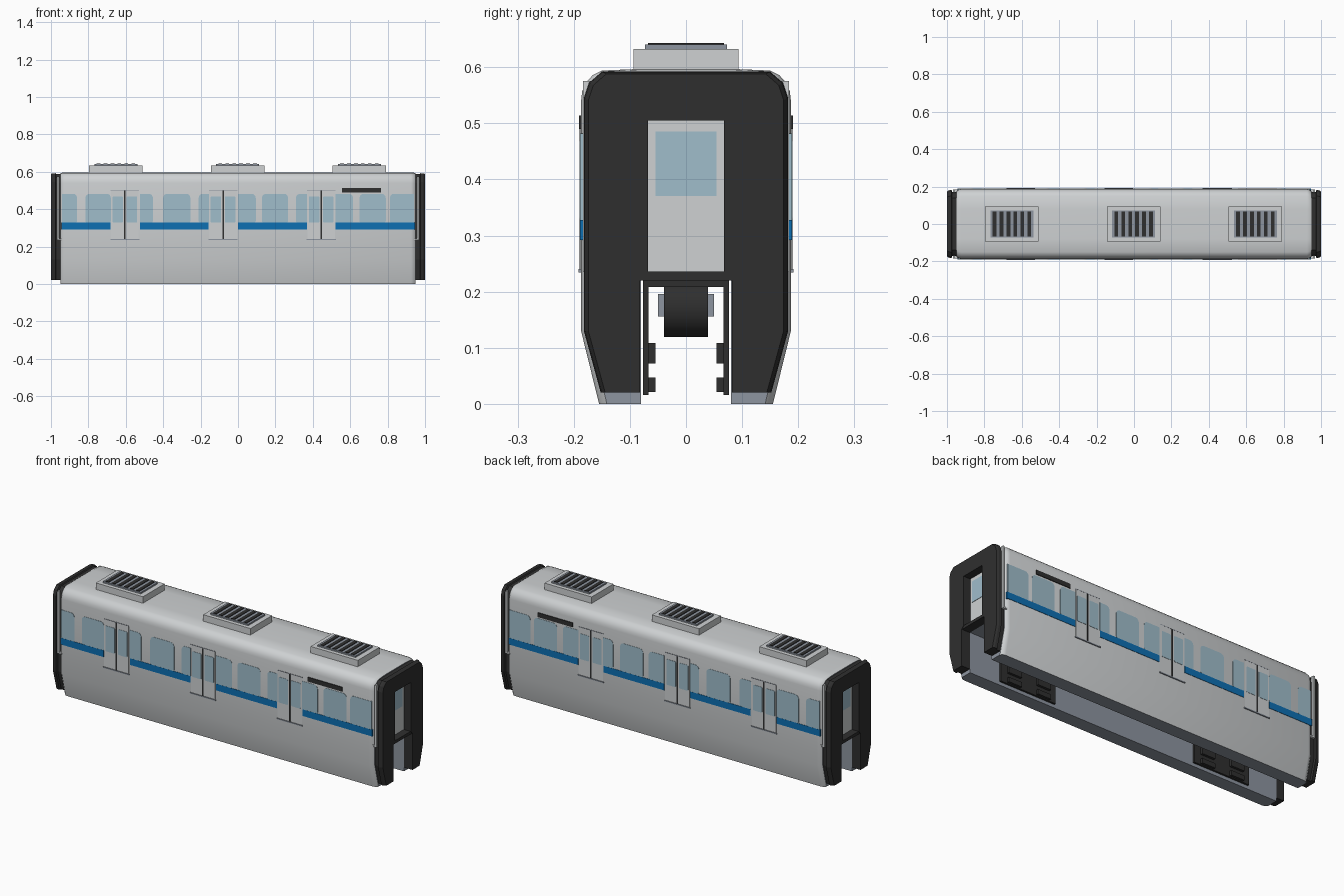
import bpy, bmesh, math
from mathutils import Matrix, Vector

if "Cube" in bpy.data.objects:
    bpy.data.objects.remove(bpy.data.objects["Cube"])


def material(name, r, g, b):
    m = bpy.data.materials.new(name)
    m.diffuse_color = (r, g, b, 1)
    m.use_nodes = True
    m.node_tree.nodes["Principled BSDF"].inputs["Base Color"].default_value = m.diffuse_color
    return m


SILVER = material("silver_body", 0.62, 0.64, 0.65)
GLASS = material("pale_blue_glass", 0.35, 0.51, 0.60)
BLUE = material("blue_stripe", 0.004, 0.16, 0.45)
BLACK = material("black_rubber", 0.028, 0.028, 0.028)
GREY = material("slate_grey", 0.27, 0.30, 0.35)


def finish(name, bm, mats, smooth=False):
    bmesh.ops.recalc_face_normals(bm, faces=bm.faces)
    me = bpy.data.meshes.new(name)
    bm.to_mesh(me)
    bm.free()
    for m in mats:
        me.materials.append(m)
    ob = bpy.data.objects.new(name, me)
    bpy.context.collection.objects.link(ob)
    if smooth:
        bpy.ops.object.select_all(action='DESELECT')
        ob.select_set(True)
        bpy.context.view_layer.objects.active = ob
        bpy.ops.object.shade_smooth_by_angle(angle=math.radians(35))
    return ob


def loft(bm, rings):
    """Skin a list of equal-length rings of points and cap both ends."""
    vs = [[bm.verts.new(p) for p in r] for r in rings]
    n = len(vs[0])
    for a, b in zip(vs, vs[1:]):
        for i in range(n):
            bm.faces.new((a[i], a[(i + 1) % n], b[(i + 1) % n], b[i]))
    bm.faces.new(vs[0])
    bm.faces.new(vs[-1])


def box(bm, x0, x1, y0, y1, z0, z1):
    loft(bm, [[(x, y0, z0), (x, y1, z0), (x, y1, z1), (x, y0, z1)] for x in (x0, x1)])


def boxes(name, items, mat):
    bm = bmesh.new()
    for b in items:
        box(bm, *b)
    return finish(name, bm, [mat])


def rounded(x0, x1, z0, z1, radii):
    """Rectangle outline; radii for bottom-left, bottom-right, top-right, top-left."""
    pts = []
    for i, (cx, cz) in enumerate([(x0, z0), (x1, z0), (x1, z1), (x0, z1)]):
        r = radii[i]
        if r == 0:
            pts.append((cx, cz))
            continue
        ox = cx + (r if i in (0, 3) else -r)
        oz = cz + (r if i < 2 else -r)
        for k in range(6):
            a = math.pi * (1 + i * 0.5) + math.pi / 2 * k / 5
            pts.append((ox + r * math.cos(a), oz + r * math.sin(a)))
    return pts


W = 0.187                      # half width of the body
DOORS = (-0.605, -0.08, 0.445)
SIDES = (-1, 1)

# body shell: saddle cross-section straddling the beam, pinched at both ends
HALF = [(0.08, 0.22), (0.08, 0.0), (0.155, 0.0), (W, 0.13), (W, 0.54),
        (0.185, 0.557), (0.178, 0.573), (0.166, 0.586), (0.15, 0.594), (0.08, 0.597)]
SECTION = HALF + [(-y, z) for y, z in reversed(HALF)]


def body_ring(x, pinch):
    r = []
    for y, z in SECTION:
        if abs(y) > 0.1:
            y -= math.copysign(pinch, y)
        if z > 0.5:
            z -= pinch * 0.4
        r.append((x, y, z))
    return r


bm = bmesh.new()
loft(bm, [body_ring(x, p) for x, p in
          ((-0.95, 0.014), (-0.94, 0.004), (-0.925, 0), (0.925, 0), (0.94, 0.004), (0.95, 0.014))])
for f in bm.faces:
    c = f.calc_center_median()
    inside = all(abs(v.co.y) < 0.081 and v.co.z < 0.23 for v in f.verts)
    underside = all(v.co.z < 0.001 for v in f.verts)
    f.material_index = int(inside or underside or abs(c.x) > 0.949)
finish("body_shell", bm, [SILVER, GREY], True)

# black gangway frames at both ends, with a doorway and a beam slot
FRAME = [(0.082, 0.02), (0.152, 0.02), (0.182, 0.13), (0.182, 0.545), (0.173, 0.572), (0.15, 0.592),
         (0, 0.592), (0, 0.505), (0.068, 0.505), (0.068, 0.235), (0.082, 0.22)]
bm = bmesh.new()
for e in SIDES:
    for s in SIDES:
        rings = []
        for x, k in ((0.94, 0.010), (0.972, 0.010), (0.976, 0.0), (0.99, 0.002), (1.0, 0.008)):
            rings.append([(e * x, s * (y - k if y > 0.1 else y), z - k * 0.5 if z > 0.52 else z)
                          for y, z in FRAME])
        loft(bm, rings)
    x0, x1 = sorted((e * 0.94, e * 0.998))
    box(bm, x0, x1, -0.082, 0.082, 0.22, 0.236)
finish("gangway_frames", bm, [BLACK])

# raised doorway trim
trim = []
for e in SIDES:
    x0, x1 = sorted((e * 0.99, e * 1.0))
    trim += [(x0, x1, -0.076, -0.068, 0.236, 0.515), (x0, x1, 0.068, 0.076, 0.236, 0.515),
             (x0, x1, -0.068, 0.068, 0.505, 0.515)]
boxes("doorway_trim", trim, BLACK)

# end doors, their windows and corner handrails
panels, panes, rails = [], [], []
for e in SIDES:
    x0, x1 = sorted((e * 0.945, e * 0.958))
    panels.append((x0, x1, -0.068, 0.068, 0.235, 0.506))
    x0, x1 = sorted((e * 0.957, e * 0.960))
    panes.append((x0, x1, -0.054, 0.054, 0.37, 0.485))
    x0, x1 = sorted((e * 0.957, e * 0.967))
    for s in SIDES:
        y0, y1 = sorted((s * 0.168, s * 0.184))
        rails.append((x0, x1, y0, y1, 0.24, 0.575))
        xa, xb = sorted((e * 0.94, e * 0.967))
        rails.append((xa, xb, y0, y1, 0.235, 0.243))
boxes("end_doors", panels, SILVER)
boxes("end_door_windows", panes, GLASS)
boxes("corner_handrails", rails, SILVER)

# side windows: rounded plates, square where they meet a doorway
R = 0.022
BOTH, LEFT, RIGHT = (0.008, 0.008, R, R), (0.008, 0, 0, R), (0, 0.008, R, 0)
WINDOWS = [(-0.94, -0.86, RIGHT), (-0.815, -0.68, BOTH), (-0.525, -0.455, RIGHT), (-0.4, -0.255, BOTH),
           (-0.21, -0.155, LEFT), (0.0, 0.095, RIGHT), (0.128, 0.268, BOTH), (0.31, 0.37, LEFT),
           (0.52, 0.615, RIGHT), (0.65, 0.79, BOTH), (0.812, 0.94, LEFT)]
bm = bmesh.new()
for s in SIDES:
    for x0, x1, rad in WINDOWS:
        o = rounded(x0, x1, 0.328, 0.482, rad)
        loft(bm, [[(x, s * y, z) for x, z in o] for y in (0.18, W + 0.0015)])
    for d in DOORS:
        for a, b in ((-0.066, -0.01), (0.01, 0.066)):
            o = rounded(d + a, d + b, 0.328, 0.468, (0.006,) * 4)
            loft(bm, [[(x, s * y, z) for x, z in o] for y in (0.182, W + 0.003)])
finish("side_windows", bm, [GLASS])

# stripes, sliding doors, seams, sills and destination signs on both sides
stripes, leaves, seams, sills, signs = [], [], [], [], []
for s in SIDES:
    def span(a, b):
        return tuple(sorted((s * a, s * b)))
    for x0, x1 in ((-0.945, -0.682), (-0.523, -0.157), (0.0, 0.368), (0.522, 0.945)):
        stripes.append((x0, x1, *span(0.18, W + 0.002), 0.292, 0.328))
    for d in DOORS:
        leaves.append((d - 0.074, d + 0.074, *span(0.182, W + 0.0015), 0.24, 0.5))
        seams.append((d - 0.004, d + 0.004, *span(0.182, W + 0.003), 0.24, 0.5))
        sills.append((d - 0.078, d + 0.078, *span(0.182, W + 0.005), 0.234, 0.24))
        sills.append((d - 0.076, d + 0.076, *span(0.182, W + 0.002), 0.5, 0.503))
    signs.append((0.555, 0.765, *span(0.18, 0.191), 0.49, 0.514))
boxes("side_stripes", stripes, BLUE)
boxes("sliding_doors", leaves, SILVER)
boxes("door_seams", seams, BLACK)
boxes("door_sills", sills, GREY)
boxes("destination_signs", signs, BLACK)

# roof cooling units with slatted grilles
units, grilles, slats = [], [], []
for c in (-0.653, -0.002, 0.649):
    units.append((c - 0.143, c + 0.143, -0.094, 0.094, 0.585, 0.632))
    grilles.append((c - 0.115, c + 0.115, -0.073, 0.073, 0.63, 0.640))
    for i in range(6):
        x = c + (i - 2.5) * 0.037
        slats.append((x - 0.010, x + 0.010, -0.068, 0.068, 0.635, 0.643))
boxes("roof_units", units, SILVER)
boxes("roof_grilles", grilles, GREY)
boxes("roof_grille_slats", slats, BLACK)

# bogies: frames, drive wheels, axles and guide wheels inside the beam slot
frames, axles = [], []
bm = bmesh.new()


def wheel(loc, radius, depth, rot):
    bmesh.ops.create_cone(bm, cap_ends=True, segments=20, radius1=radius, radius2=radius,
                          depth=depth, matrix=Matrix.Translation(Vector(loc)) @ rot)


for c in (-0.6, 0.6):
    frames.append((c - 0.17, c + 0.17, -0.077, 0.077, 0.208, 0.222))
    for s in SIDES:
        y0, y1 = sorted((s * 0.067, s * 0.077))
        frames.append((c - 0.17, c + 0.17, y0, y1, 0.016, 0.21))
        for dx in (-0.09, 0.09):
            for z, h in ((0.034, 0.026), (0.09, 0.036)):
                y0, y1 = sorted((s * 0.054, s * 0.068))
                frames.append((c + dx - 0.04, c + dx + 0.04, y0, y1, z - h / 2, z + h / 2))
    for dx in (-0.08, 0.08):
        wheel((c + dx, 0, 0.172), 0.053, 0.078, Matrix.Rotation(math.pi / 2, 4, 'X'))
        axles.append((c + dx - 0.02, c + dx + 0.02, -0.05, 0.05, 0.156, 0.196))
finish("drive_wheels", bm, [BLACK], True)
boxes("bogie_frames", frames, BLACK)
boxes("wheel_axles", axles, GREY)
